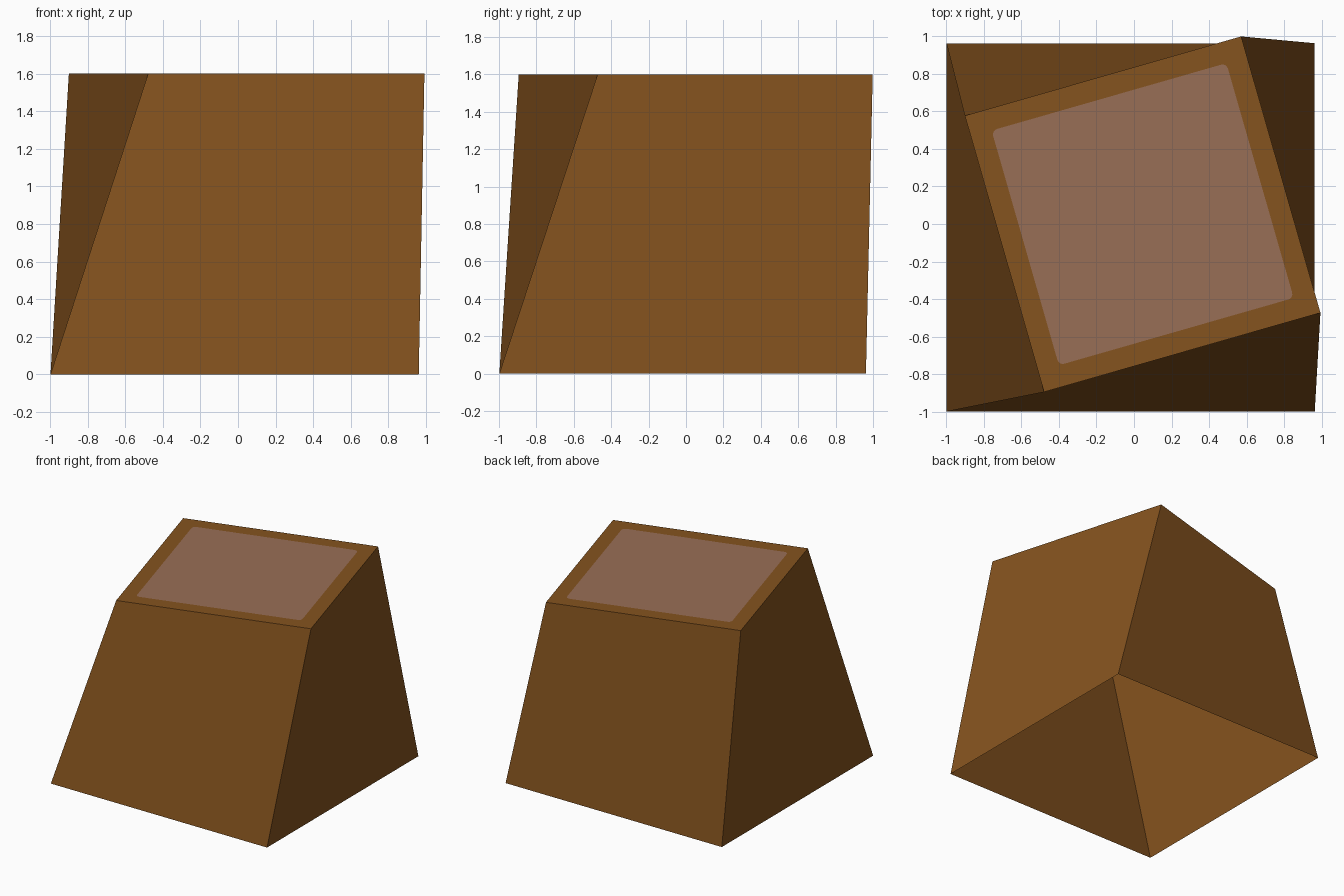
import bpy, bmesh, math
from mathutils import Vector, Matrix

if "Cube" in bpy.data.objects:
    bpy.data.objects.remove(bpy.data.objects["Cube"])


def material(name, rgb):
    m = bpy.data.materials.new(name)
    lin = [((c / 255 + 0.055) / 1.055) ** 2.4 for c in rgb]
    m.diffuse_color = (*lin, 1)
    m.use_nodes = True
    m.node_tree.nodes["Principled BSDF"].inputs["Base Color"].default_value = m.diffuse_color
    return m


HEIGHT = 1.6
TWIST = Matrix.Rotation(math.radians(16), 3, 'Z')
TOP_CENTRE = Vector((0.046, 0.052, HEIGHT))
# corners run clockwise seen from above
CORNERS = [(-1, -1), (-1, 1), (1, 1), (1, -1)]

bm = bmesh.new()


def top_vert(x, y):
    return bm.verts.new(TOP_CENTRE + TWIST @ Vector((x, y, 0)))


# Twisted, tapered shell with an open bottom; the sides fold inward
low = [bm.verts.new((-0.018 + 0.98 * x, -0.018 + 0.98 * y, 0)) for x, y in CORNERS]
high = [top_vert(0.765 * x, 0.765 * y) for x, y in CORNERS]
for i in range(4):
    j = (i + 1) % 4
    bm.faces.new((low[j], low[i], high[i], high[j]))

# Rounded square panel cut into the top face
HALF, RADIUS, STEPS = 0.65, 0.03, 4
arcs = []
for k, (x, y) in enumerate(CORNERS):
    start = math.radians(270 - 90 * k)
    arc = []
    for s in range(STEPS + 1):
        a = start - math.pi / 2 * s / STEPS
        arc.append(top_vert((HALF - RADIUS) * x + RADIUS * math.cos(a),
                            (HALF - RADIUS) * y + RADIUS * math.sin(a)))
    arcs.append(arc)

# Border around the panel, then the panel itself
for i in range(4):
    j = (i + 1) % 4
    bm.faces.new((high[j], high[i], arcs[i][-1], arcs[j][0]))
    for a, b in zip(arcs[i], arcs[i][1:]):
        bm.faces.new((high[i], a, b))
panel = bm.faces.new([v for arc in arcs for v in arc])
panel.material_index = 1

# Every top face points up
for f in bm.faces:
    f.normal_update()
    if min(v.co.z for v in f.verts) > HEIGHT - 0.01 and f.normal.z < 0:
        f.normal_flip()

mesh = bpy.data.meshes.new("twisted_block")
bm.to_mesh(mesh)
bm.free()
mesh.materials.append(material("brown", (133, 83, 30)))
mesh.materials.append(material("dusty mauve", (153, 110, 86)))
obj = bpy.data.objects.new("twisted_block", mesh)
bpy.context.collection.objects.link(obj)
